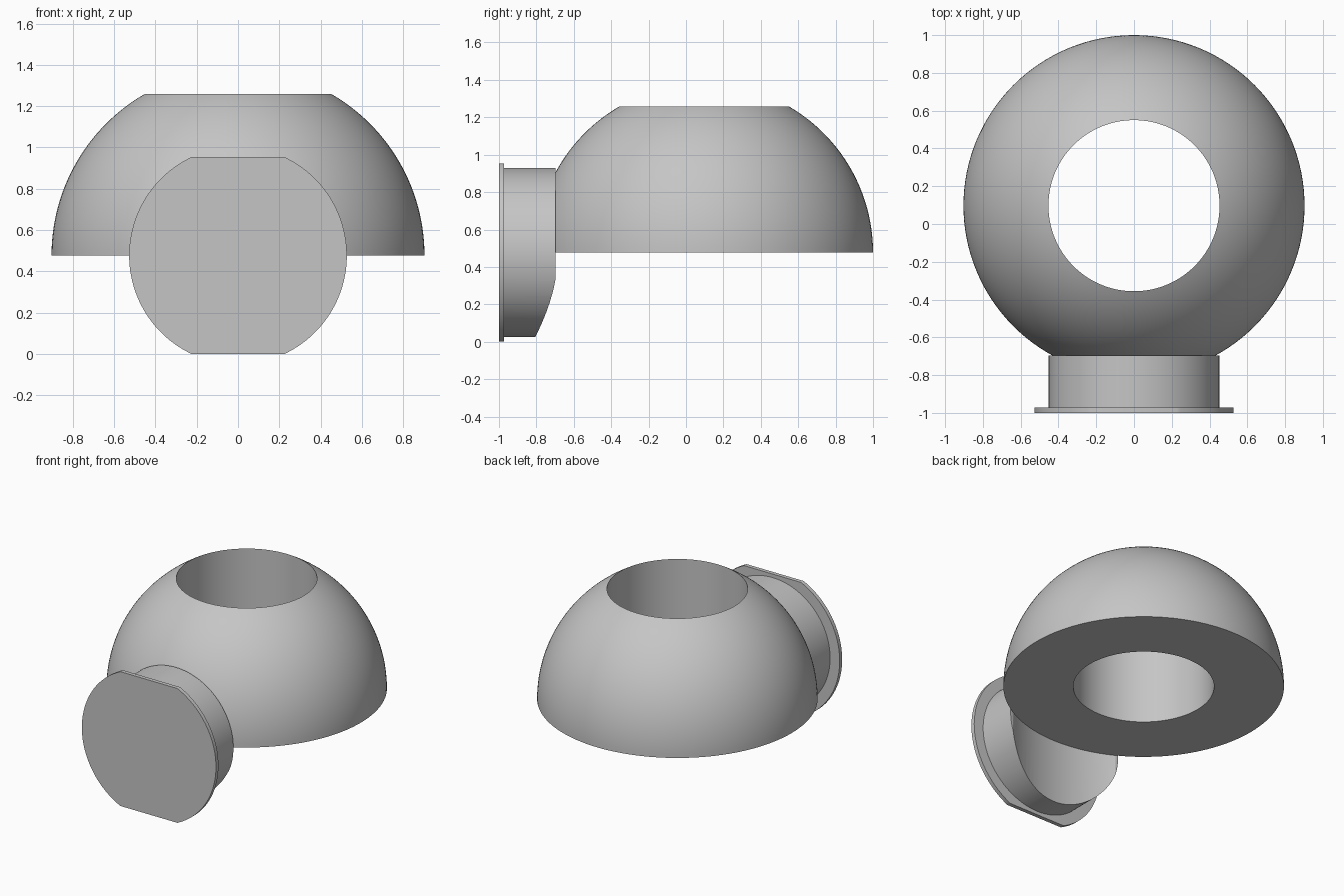
import bpy, bmesh, math
from mathutils import Vector

cube = bpy.data.objects.get("Cube")
if cube:
    bpy.data.objects.remove(cube)

DOME_Y, MID_Z = 0.097, 0.477      # dome centre, and height of the pipe axis
DOME_R, BORE_R = 0.903, 0.453
PIPE_R, FLANGE_R = 0.452, 0.527
FLANGE_Y, FLANGE_BACK, PIPE_END = -1.0, -0.972, -0.697

grey = bpy.data.materials.new("plain grey")
grey.use_nodes = True
colour = (0.56, 0.56, 0.56, 1)
grey.diffuse_color = colour
grey.node_tree.nodes["Principled BSDF"].inputs["Base Color"].default_value = colour


def make_object(name, bm):
    bmesh.ops.recalc_face_normals(bm, faces=bm.faces)
    mesh = bpy.data.meshes.new(name)
    bm.to_mesh(mesh)
    bm.free()
    mesh.materials.append(grey)
    obj = bpy.data.objects.new(name, mesh)
    bpy.context.collection.objects.link(obj)
    return obj


def arc(radius, start, end, steps):
    angles = [start + (end - start) * i / steps for i in range(steps + 1)]
    return [(radius * math.cos(a), radius * math.sin(a)) for a in angles]


def prism(name, outline, start, depth):
    """Extrude a closed outline of vectors along depth."""
    bm = bmesh.new()
    face = bm.faces.new([bm.verts.new(Vector(p) + start) for p in outline])
    side = bmesh.ops.extrude_face_region(bm, geom=[face], use_keep_orig=True)
    moved = [g for g in side["geom"] if isinstance(g, bmesh.types.BMVert)]
    bmesh.ops.translate(bm, verts=moved, vec=depth)
    return make_object(name, bm)


def smooth(obj):
    bpy.ops.object.select_all(action="DESELECT")
    obj.select_set(True)
    bpy.context.view_layer.objects.active = obj
    bpy.ops.object.shade_smooth_by_angle(angle=math.radians(30))


# Half dome with a straight vertical bore, spun from its section
bm = bmesh.new()
section = arc(DOME_R, 0, math.acos(BORE_R / DOME_R), 32) + [(BORE_R, 0)]
verts = [bm.verts.new((r, DOME_Y, MID_Z + z)) for r, z in section]
edges = [bm.edges.new((a, b)) for a, b in zip(verts, verts[1:] + verts[:1])]
bmesh.ops.spin(bm, geom=verts + edges, cent=(0, DOME_Y, 0), axis=(0, 0, 1),
               angle=math.tau, steps=128, use_merge=True)
bmesh.ops.remove_doubles(bm, verts=bm.verts, dist=0.0001)
smooth(make_object("dome_body", bm))

# Side pipe, its lower half hollowed to the dome's round footprint
circle = arc(PIPE_R, 0, math.tau, 128)[:-1]
pipe = prism("side_pipe", [(x, 0, z) for x, z in circle],
             Vector((0, FLANGE_BACK, MID_Z)), Vector((0, PIPE_END - FLANGE_BACK, 0)))
footprint = arc(DOME_R, 0, math.tau, 128)[:-1]
cutter = prism("pipe_cutter", [(x, y, 0) for x, y in footprint],
               Vector((0, DOME_Y, MID_Z)), Vector((0, 0, -1)))
cutter.hide_render = True
cut = pipe.modifiers.new("footprint cut", "BOOLEAN")
cut.operation, cut.object, cut.solver = "DIFFERENCE", cutter, "EXACT"
bpy.context.view_layer.update()
shaped = pipe.evaluated_get(bpy.context.evaluated_depsgraph_get())
cut_mesh = bpy.data.meshes.new_from_object(shaped)
pipe.modifiers.clear()
pipe.data = cut_mesh
bpy.data.objects.remove(cutter)
smooth(pipe)

# Thin end flange: a disc with flats at top and bottom
flat = math.asin(MID_Z / FLANGE_R)
rim = arc(FLANGE_R, -flat, flat, 48) + arc(FLANGE_R, math.pi - flat, math.pi + flat, 48)
smooth(prism("end_flange", [(x, 0, z) for x, z in rim],
             Vector((0, FLANGE_Y, MID_Z)), Vector((0, FLANGE_BACK - FLANGE_Y, 0))))
